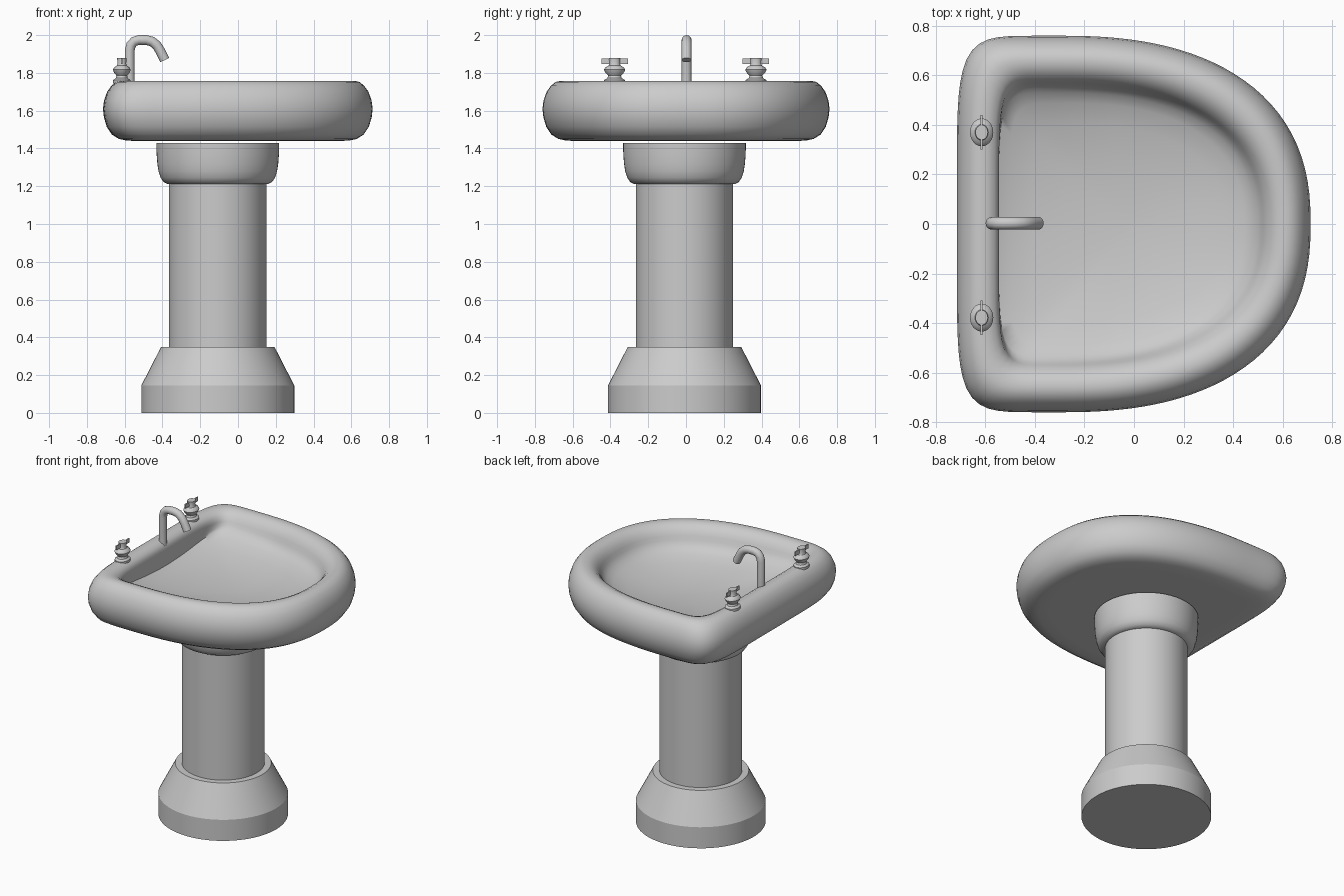
import bpy, bmesh, math
from mathutils import Vector

if "Cube" in bpy.data.objects:
    bpy.data.objects.remove(bpy.data.objects["Cube"])


def finish(name, bm, angle=35):
    bmesh.ops.recalc_face_normals(bm, faces=bm.faces)
    me = bpy.data.meshes.new(name)
    bm.to_mesh(me)
    bm.free()
    ob = bpy.data.objects.new(name, me)
    bpy.context.collection.objects.link(ob)
    bpy.ops.object.select_all(action='DESELECT')
    ob.select_set(True)
    bpy.context.view_layer.objects.active = ob
    bpy.ops.object.shade_smooth_by_angle(angle=math.radians(angle))
    return ob


def loft(name, rings, angle=35):
    """Skin a list of closed point rings and cap both ends."""
    bm = bmesh.new()
    loops = [[bm.verts.new(p) for p in r] for r in rings]
    n = len(loops[0])
    for a, b in zip(loops, loops[1:]):
        for i in range(n):
            j = (i + 1) % n
            bm.faces.new((a[i], a[j], b[j], b[i]))
    bm.faces.new(loops[0])
    bm.faces.new(loops[-1])
    return finish(name, bm, angle)


def lathe(name, profile, cx, cy, seg=64, sy=1.0, angle=35):
    return loft(name, [[(cx + r * math.cos(2 * math.pi * i / seg),
                         cy + sy * r * math.sin(2 * math.pi * i / seg), z)
                        for i in range(seg)] for r, z in profile], angle)


# Pedestal: base, column and collar
PX, PY = -0.107, -0.008
lathe("pedestal_base", [(0.405, 0), (0.405, 0.145), (0.3, 0.35)], PX, PY, angle=20)
lathe("pedestal_column", [(0.258, 0.34), (0.258, 1.22)], PX, PY)
lathe("pedestal_collar", [(0.22, 1.21), (0.265, 1.211), (0.287, 1.222), (0.303, 1.245),
                          (0.314, 1.28), (0.32, 1.32), (0.324, 1.37), (0.325, 1.43)], PX, PY)

# Basin: D-shaped outline, squarish at the back and rounded at the front
CX, BACK, FRONT, SIDE, N = -0.3, 0.415, 1.013, 0.76, 128


def outline(inset, z, scale=1.0, lift=0.0):
    pts = []
    back_inset = min(inset, 0.17) if z > 1.7 or lift else inset
    for i in range(N):
        t = 2 * math.pi * (i + 0.5) / N
        c, s = math.cos(t), math.sin(t)
        a, n, d = (FRONT, 2.4, inset) if c > 0 else (BACK, 6, back_inset)
        r = (abs(c / a) ** n + abs(s / SIDE) ** n) ** (-1 / n)
        x = CX + r * c * (a - d) / a * scale + 0.3 * (1 - scale)
        y = r * s * (SIDE - inset) / SIDE * scale
        h = z
        if lift:  # dished floor, rising toward the front and the back corners
            rear = min(1, max(0, (-0.1 - x) / 0.4))
            h += lift * ((y / 0.6) ** 2 * (0.8 + 0.5 * rear) + 0.9 * max(0, x / 0.55) ** 2)
        pts.append((x, y, h))
    return pts


rim = [(0.2, 1.44), (0.13, 1.441), (0.085, 1.45), (0.048, 1.473), (0.02, 1.515),
       (0.005, 1.565), (0, 1.61), (0.006, 1.655), (0.022, 1.7), (0.045, 1.732),
       (0.07, 1.752), (0.097, 1.758), (0.125, 1.755), (0.152, 1.742), (0.175, 1.718),
       (0.19, 1.69)]
rings = [outline(d, z) for d, z in rim[:-1]]
rings += [outline(0.19, 1.685, 1, 0.01), outline(0.2, 1.65, 1, 0.025),
          outline(0.212, 1.618, 1, 0.045), outline(0.23, 1.59, 1, 0.06)]
rings += [outline(0.23, z, s, 0.06) for s, z in
          [(0.92, 1.574), (0.75, 1.56), (0.5, 1.548), (0.25, 1.542), (0.05, 1.54)]]
loft("basin", rings, 60)

# Spout: bent pipe swept along a rounded path
path = [(-0.573, 1.72), (-0.573, 1.92), (-0.566, 1.948), (-0.55, 1.966), (-0.525, 1.974),
        (-0.485, 1.974), (-0.455, 1.966), (-0.43, 1.946), (-0.411, 1.915), (-0.388, 1.868)]
pts = [Vector((x, 0.003, z)) for x, z in path]
tube = []
for k, p in enumerate(pts):
    d = (pts[min(k + 1, len(pts) - 1)] - pts[max(k - 1, 0)]).normalized()
    side = Vector((0, 1, 0))
    up = d.cross(side)
    tube.append([p + 0.026 * (math.cos(2 * math.pi * i / 20) * side +
                              math.sin(2 * math.pi * i / 20) * up) for i in range(20)])
loft("spout", tube, 40)

# Taps: turned body with a thin cross handle
knob = [(0.046, 1.745), (0.046, 1.762), (0.032, 1.772), (0.028, 1.785), (0.042, 1.803),
        (0.047, 1.817), (0.04, 1.83), (0.027, 1.838), (0.023, 1.848), (0.025, 1.878)]
for label, y in (("left", -0.378), ("right", 0.37)):
    lathe(label + "_tap_body", knob, -0.615, y, 24, 1.2)
    bm = bmesh.new()
    bmesh.ops.create_cube(bm, size=1)
    for v in bm.verts:
        v.co = Vector((-0.615 + v.co.x * 0.008, y + v.co.y * 0.14, 1.861 + v.co.z * 0.028))
    finish(label + "_tap_handle", bm)
